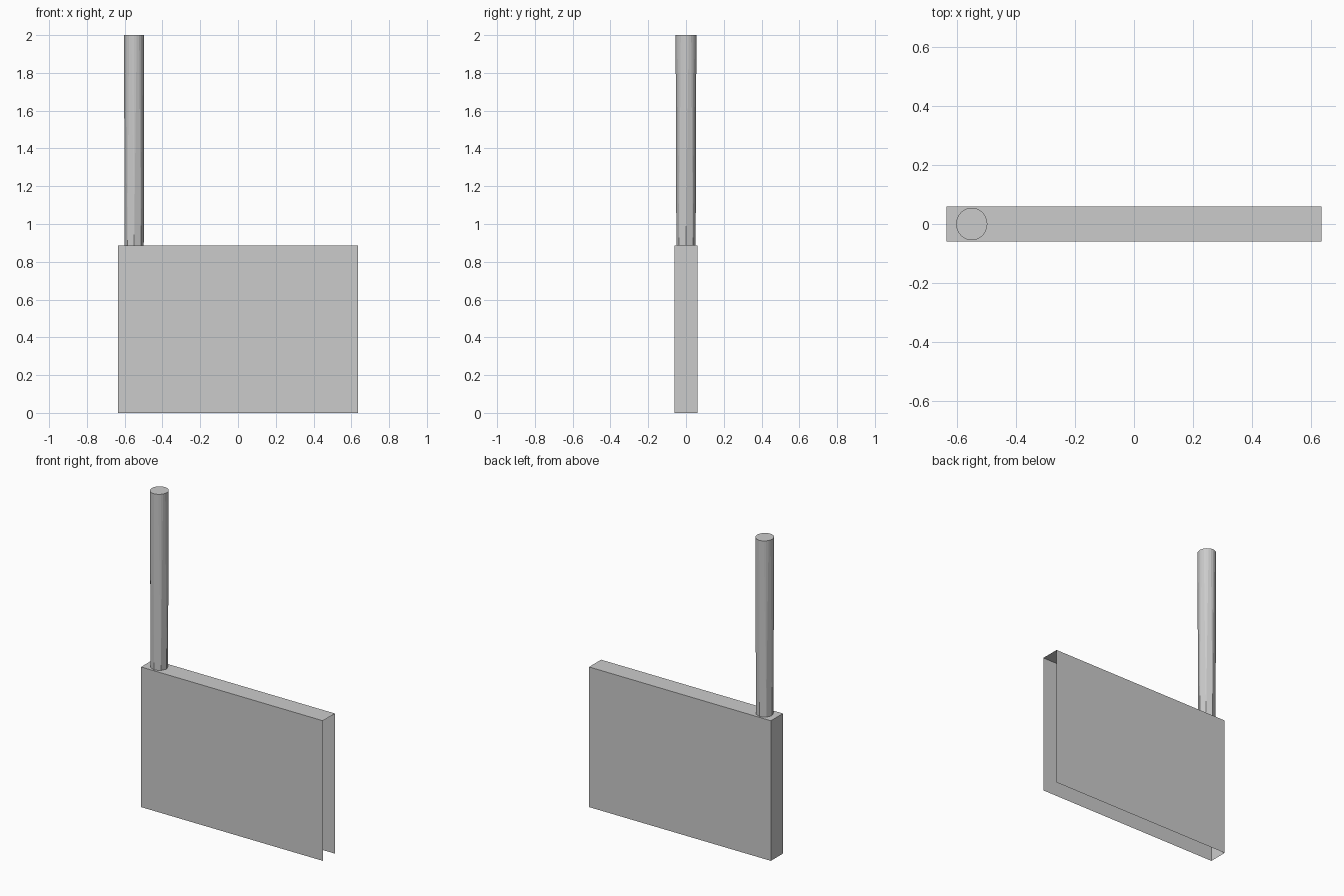
import bpy, bmesh
from math import cos, sin, pi, tau

if "Cube" in bpy.data.objects:
    bpy.data.objects.remove(bpy.data.objects["Cube"])


def make_object(name, bm):
    bmesh.ops.recalc_face_normals(bm, faces=bm.faces)
    mesh = bpy.data.meshes.new(name)
    bm.to_mesh(mesh)
    bm.free()
    obj = bpy.data.objects.new(name, mesh)
    bpy.context.collection.objects.link(obj)
    return obj


# Thin-walled panel box, open underneath and at the right end
W, D, H = 1.27, 0.12, 0.885
bm = bmesh.new()
bmesh.ops.create_cube(bm, size=1)
bmesh.ops.scale(bm, vec=(W, D, H), verts=bm.verts)
bmesh.ops.translate(bm, vec=(0, 0, H / 2), verts=bm.verts)
bm.normal_update()
open_sides = [f for f in bm.faces if f.normal.z < -0.9 or f.normal.x > 0.9]
bmesh.ops.delete(bm, geom=open_sides, context='FACES')
make_object("panel_box", bm)

# Pole: round at the top, blending to an eight-sided foot
N = 24
bm = bmesh.new()
top, foot = [], []
for i in range(N):
    a = tau * i / N
    b = pi / 4 * int((i + 1) / 3)
    top.append(bm.verts.new((-0.55 + 0.053 * cos(a), 0.055 * sin(a), 2)))
    foot.append(bm.verts.new((-0.55 + 0.051 * cos(b), 0.051 * sin(b), H)))
for i in range(N):
    j = (i + 1) % N
    bm.faces.new((foot[i], foot[j], top[j], top[i]))
bm.faces.new(top)
bm.faces.new(foot[::-1])
bmesh.ops.remove_doubles(bm, verts=bm.verts, dist=0.0005)
make_object("pole", bm)
